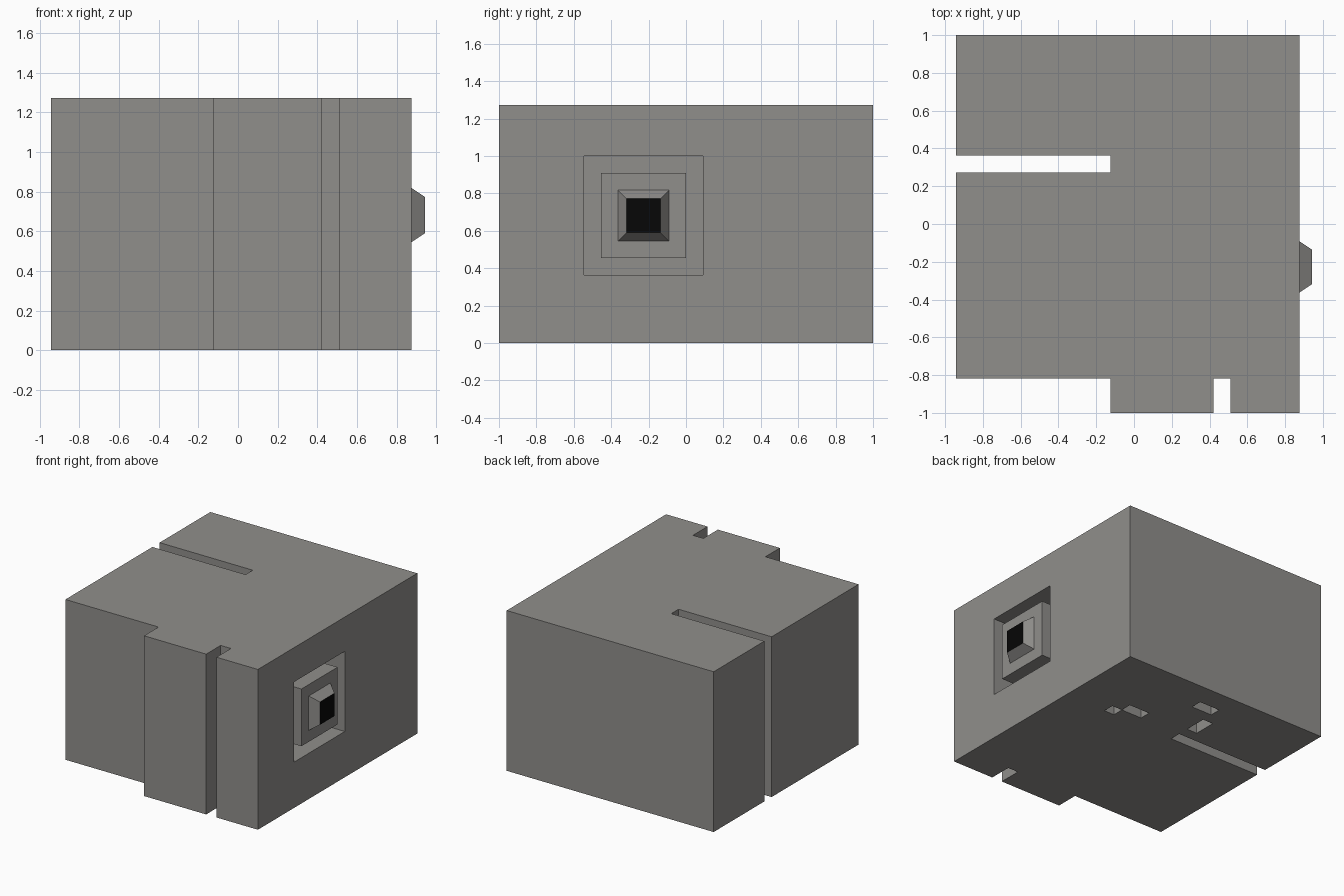
import bpy, bmesh
from mathutils import Vector

if "Cube" in bpy.data.objects:
    bpy.data.objects.remove(bpy.data.objects["Cube"])

U = 1 / 11          # everything sits on a grid of 22 cells over 2 units
X0 = -10.375        # left side of the body, in cells


def material(name, rgb):
    m = bpy.data.materials.new(name)
    m.diffuse_color = (*rgb, 1)
    m.use_nodes = True
    m.node_tree.nodes["Principled BSDF"].inputs["Base Color"].default_value = m.diffuse_color
    return m


grey = material("stone grey", (0.28, 0.273, 0.26))
black = material("black", (0.002, 0.002, 0.002))


def prism(name, outline, z0, z1):
    """Extrude an XY outline (in cells, x from the left side) from z0 to z1."""
    bm = bmesh.new()
    face = bm.faces.new([bm.verts.new(((x + X0) * U, y * U, z0 * U)) for x, y in outline])
    top = bmesh.ops.extrude_face_region(bm, geom=[face])["geom"]
    verts = [v for v in top if isinstance(v, bmesh.types.BMVert)]
    bmesh.ops.translate(bm, verts=verts, vec=Vector((0, 0, (z1 - z0) * U)))
    bmesh.ops.recalc_face_normals(bm, faces=bm.faces)
    mesh = bpy.data.meshes.new(name)
    bm.to_mesh(mesh)
    bm.free()
    mesh.materials.append(grey)
    obj = bpy.data.objects.new(name, mesh)
    bpy.context.collection.objects.link(obj)
    return obj


def box(name, x0, x1, y0, y1, z0, z1):
    return prism(name, [(x0, y0), (x1, y0), (x1, y1), (x0, y1)], z0, z1)


def cut(target, cutter):
    mod = target.modifiers.new("cut", 'BOOLEAN')
    mod.operation, mod.solver, mod.object = 'DIFFERENCE', 'EXACT', cutter
    bpy.context.view_layer.objects.active = target
    bpy.ops.object.modifier_apply(modifier=mod.name)
    bpy.data.objects.remove(cutter)


# Body: block with a side slot, a front slot and a set-back front corner
body = prism("body", [
    (0, -9), (9, -9), (9, -11), (15, -11), (15, -9), (16, -9), (16, -11),
    (20, -11), (20, 11), (0, 11), (0, 4), (9, 4), (9, 3), (0, 3)], 0, 14)

# Square recess in the right side
cut(body, box("recess_cutter", 18, 21, -6, 1, 4, 11))

# Small pockets in the underside
for x0, x1, y0, y1 in [(15, 16, 3, 4), (13, 15, 4, 5), (9, 11, 8, 9), (8, 9, 5, 7)]:
    cut(body, box("pocket_cutter", x0, x1, y0, y1, -1, 3))

# Square block standing in the recess, flush with the side
box("socket_block", 18, 20, -5, 0, 5, 10)

# Tapered nozzle with a black end
nozzle = box("nozzle", 20, 20.75, -4, -1, 6, 9)
centre = Vector((0, -2.5 * U, 7.5 * U))
for v in nozzle.data.vertices:
    if v.co.x > (20.4 + X0) * U:
        v.co.y = centre.y + (v.co.y - centre.y) * 2 / 3
        v.co.z = centre.z + (v.co.z - centre.z) * 2 / 3
nozzle.data.materials.append(black)
nozzle.data.update()
for p in nozzle.data.polygons:
    if p.normal.x > 0.9:
        p.material_index = 1
